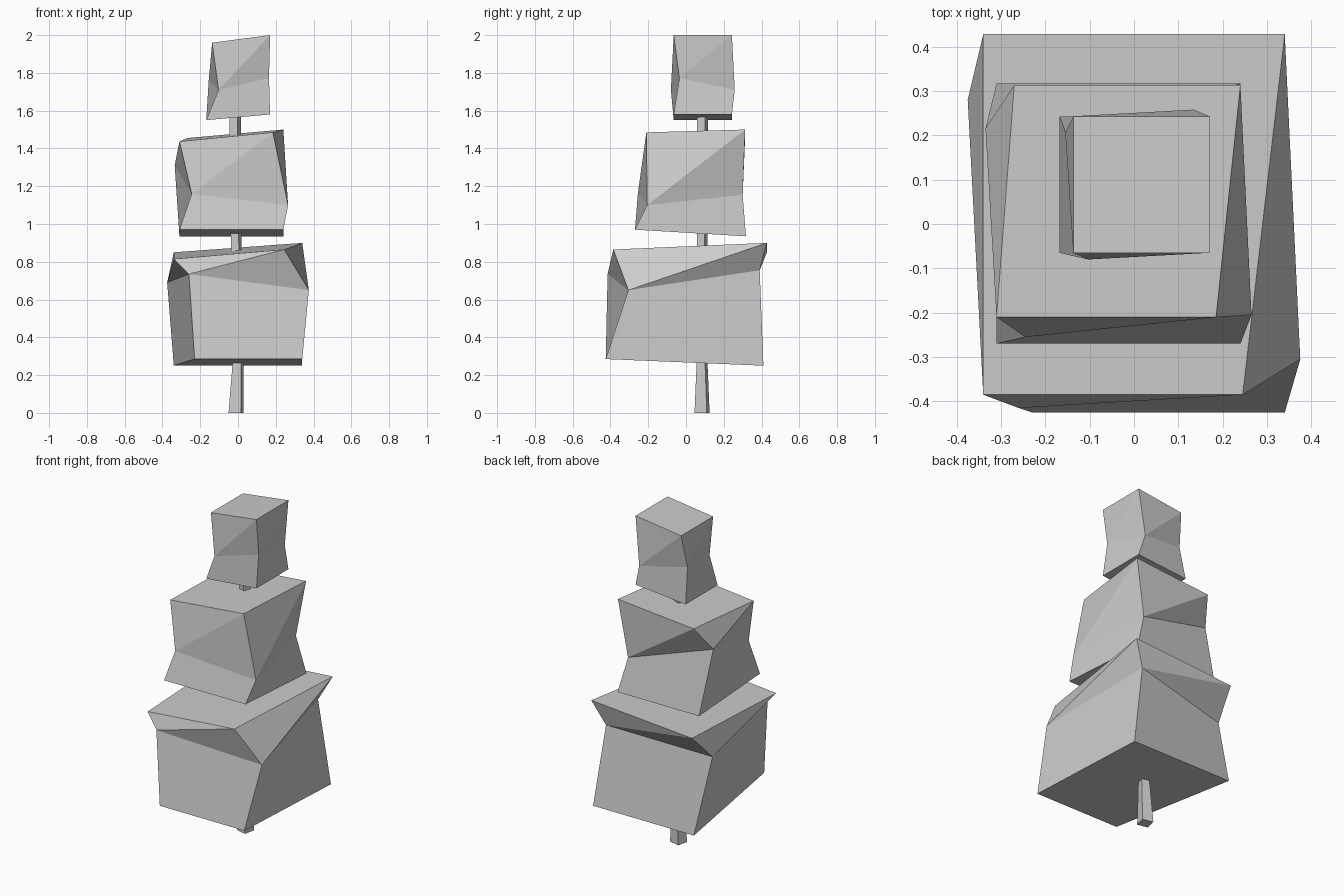
import bpy


def loft(name, rings, split=False):
    """Join four-cornered rings (front-left, front-right, back-right, back-left) from bottom to top."""
    verts = [p for ring in rings for p in ring]
    last = len(rings) - 1
    faces = [(3, 2, 1, 0), tuple(last * 4 + i for i in range(4))]
    for r in range(last):
        for i in range(4):
            j = (i + 1) % 4
            a, b, c, d = r * 4 + i, r * 4 + j, r * 4 + 4 + j, r * 4 + 4 + i
            # the crooked upper band folds along one diagonal
            faces += [(a, b, c), (a, c, d)] if split and r == last - 1 else [(a, b, c, d)]
    mesh = bpy.data.meshes.new(name)
    mesh.from_pydata(verts, [], faces)
    mesh.update()
    obj = bpy.data.objects.new(name, mesh)
    bpy.context.collection.objects.link(obj)
    return obj


def turned_square(cx, cy, z, u, v):
    """Corners of a slightly turned square with side vector (u, v)."""
    return [(cx + (sx * u - sy * v) / 2, cy + (sx * v + sy * u) / 2, z)
            for sx, sy in ((-1, -1), (1, -1), (1, 1), (-1, 1))]


# Thin tapering trunk
loft("trunk", [turned_square(-0.010, 0.085, 0.00, 0.065, -0.015),
               turned_square(0.000, 0.085, 0.26, 0.045, -0.013),
               turned_square(-0.010, 0.085, 0.90, 0.042, -0.014),
               turned_square(-0.015, 0.088, 1.60, 0.042, -0.018)])

# Lower foliage block
loft("lower_foliage", [
    [(-0.23, -0.425, 0.285), (0.34, -0.425, 0.285), (0.34, 0.41, 0.25), (-0.34, 0.41, 0.25)],
    [(-0.26, -0.415, 0.735), (0.375, -0.305, 0.65), (0.267, 0.39, 0.755), (-0.375, 0.28, 0.69)],
    [(-0.34, -0.385, 0.815), (0.245, -0.385, 0.865), (0.34, 0.428, 0.90), (-0.34, 0.428, 0.85)]], True)

# Middle foliage block
loft("middle_foliage", [
    [(-0.31, -0.27, 0.97), (0.24, -0.27, 0.97), (0.24, 0.317, 0.935), (-0.31, 0.317, 0.935)],
    [(-0.245, -0.255, 1.16), (0.265, -0.205, 1.10), (0.181, 0.30, 1.155), (-0.335, 0.215, 1.31)],
    [(-0.31, -0.21, 1.437), (0.185, -0.21, 1.485), (0.24, 0.313, 1.50), (-0.27, 0.313, 1.455)]], True)

# Top foliage block
loft("top_foliage", [
    [(-0.168, -0.065, 1.55), (0.17, -0.065, 1.58), (0.17, 0.243, 1.58), (-0.168, 0.243, 1.55)],
    [(-0.103, -0.08, 1.71), (0.164, -0.035, 1.773), (0.135, 0.258, 1.71), (-0.155, 0.207, 1.76)],
    [(-0.137, -0.065, 1.96), (0.17, -0.065, 2.0), (0.17, 0.243, 2.0), (-0.137, 0.243, 1.96)]], True)
